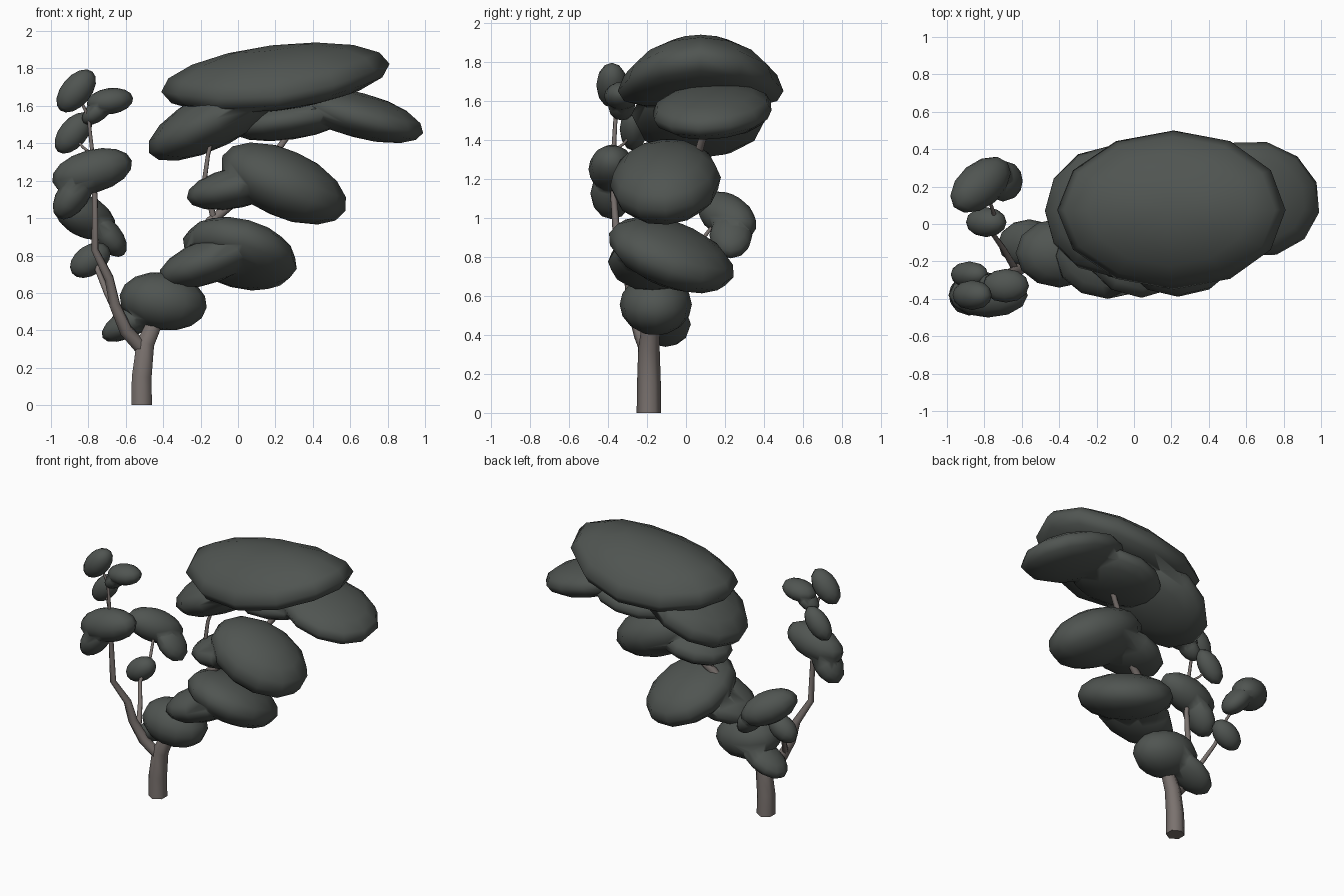
import bpy, bmesh
from math import radians
from mathutils import Matrix, Vector

if "Cube" in bpy.data.objects:
    bpy.data.objects.remove(bpy.data.objects["Cube"])


def material(name, rgb):
    m = bpy.data.materials.new(name)
    m.diffuse_color = (*rgb, 1)
    m.use_nodes = True
    m.node_tree.nodes["Principled BSDF"].inputs["Base Color"].default_value = m.diffuse_color
    return m


LEAF = material("dark_leaf", (0.080, 0.090, 0.083))
BARK = material("grey_bark", (0.195, 0.168, 0.157))


def blob(name, centre, half, slope=0, rx=0, rz=0, droop=0):
    """Low-poly ellipsoid; slope = rise towards +x, droop = sag of the y rims."""
    bm = bmesh.new()
    bmesh.ops.create_uvsphere(bm, u_segments=12, v_segments=8, radius=1)
    rot = (Matrix.Rotation(radians(rz), 3, 'Z') @ Matrix.Rotation(radians(-slope), 3, 'Y')
           @ Matrix.Rotation(radians(rx), 3, 'X'))
    for v in bm.verts:
        sag = droop * v.co.y ** 2
        p = Vector([c * h for c, h in zip(v.co, half)])
        p.z -= sag
        v.co = rot @ p + Vector(centre)
    me = bpy.data.meshes.new(name)
    bm.to_mesh(me)
    bm.free()
    me.materials.append(LEAF)
    ob = bpy.data.objects.new(name, me)
    bpy.context.collection.objects.link(ob)
    return ob


def activate(ob):
    bpy.ops.object.select_all(action='DESELECT')
    ob.select_set(True)
    bpy.context.view_layer.objects.active = ob


def foliage(name, main, lobe=None):
    """Foliage pad, optionally fused with a smaller hanging lobe."""
    ob = blob(name, **main)
    activate(ob)
    if lobe:
        part = blob(name + "_lobe", **lobe)
        mod = ob.modifiers.new("fuse", 'BOOLEAN')
        mod.operation, mod.solver, mod.object = 'UNION', 'EXACT', part
        bpy.ops.object.modifier_apply(modifier=mod.name)
        bpy.data.objects.remove(part)
    activate(ob)
    bpy.ops.object.shade_smooth_by_angle(angle=radians(70))


def branch(name, points):
    """Tapered six-sided limb through (x, y, z, radius) points."""
    cu = bpy.data.curves.new(name, 'CURVE')
    cu.dimensions = '3D'
    cu.bevel_depth, cu.bevel_resolution, cu.use_fill_caps = 1, 1, True
    sp = cu.splines.new('POLY')
    sp.points.add(len(points) - 1)
    for p, (x, y, z, r) in zip(sp.points, points):
        p.co, p.radius, p.tilt = (x, y, z, 1), r, radians(30)
    cu.materials.append(BARK)
    ob = bpy.data.objects.new(name, cu)
    bpy.context.collection.objects.link(ob)
    activate(ob)
    bpy.ops.object.convert(target='MESH')
    bpy.ops.object.shade_smooth_by_angle(angle=radians(70))


# trunk and limbs
branch("trunk", [(-.515, -.19, 0, .063), (-.515, -.19, .15, .061), (-.495, -.19, .33, .055),
                 (-.44, -.18, .45, .046), (-.34, -.15, .68, .04), (-.15, -.1, .98, .03),
                 (-.04, -.07, 1.07, .026), (.13, .04, 1.25, .022), (.33, .12, 1.53, .017)])
branch("upper_twig", [(-.13, -.1, 1.0, .018), (-.18, -.12, 1.2, .014), (-.16, -.12, 1.34, .012),
                      (-.12, -.08, 1.5, .01)])
branch("left_limb", [(-.51, -.19, .3, .04), (-.6, -.23, .4, .038), (-.66, -.27, .54, .032),
                     (-.69, -.29, .68, .027), (-.765, -.35, .83, .021), (-.765, -.37, 1.1, .017),
                     (-.78, -.37, 1.36, .012), (-.80, -.36, 1.54, .010), (-.85, -.37, 1.65, .008)])
branch("left_twig", [(-.78, -.37, 1.34, .009), (-.83, -.32, 1.38, .008), (-.88, -.27, 1.44, .007)])
branch("back_limb", [(-.63, -.25, .46, .022), (-.70, -.13, .6, .017), (-.75, -.06, .72, .014),
                     (-.75, .06, .86, .011), (-.79, .17, 1.0, .009)])

# large canopy, top to bottom
foliage("top_canopy",
        dict(centre=(.2, .075, 1.75), half=(.615, .425, .175), slope=7, droop=.10),
        dict(centre=(-.12, .07, 1.53), half=(.4, .35, .15), slope=27))
foliage("right_canopy",
        dict(centre=(.645, .135, 1.55), half=(.365, .31, .12), slope=-15, rz=-12),
        dict(centre=(.28, .14, 1.525), half=(.33, .28, .105), slope=8))
foliage("middle_canopy",
        dict(centre=(.245, -.105, 1.185), half=(.36, .285, .18), slope=-24, rx=5),
        dict(centre=(0, -.09, 1.165), half=(.28, .22, .11), slope=12))
foliage("lower_canopy",
        dict(centre=(.01, -.075, .81), half=(.315, .34, .155), slope=-15, rx=-20),
        dict(centre=(-.14, -.17, .775), half=(.3, .23, .12), slope=20))
foliage("base_canopy",
        dict(centre=(-.4, -.155, .555), half=(.235, .185, .155), slope=-8),
        dict(centre=(-.56, -.105, .455), half=(.19, .13, .08), slope=30))

# small pads on the left limb
foliage("left_middle_pad",
        dict(centre=(-.78, -.38, 1.25), half=(.22, .12, .115), slope=15),
        dict(centre=(-.88, -.38, 1.125), half=(.15, .11, .085), slope=55))
foliage("left_tip_pad", dict(centre=(-.865, -.38, 1.68), half=(.135, .08, .08), slope=50))
foliage("left_inner_pad",
        dict(centre=(-.685, -.33, 1.625), half=(.125, .09, .07), slope=8),
        dict(centre=(-.75, -.33, 1.575), half=(.1, .07, .055), slope=40))
foliage("left_outer_pad", dict(centre=(-.88, -.27, 1.455), half=(.13, .07, .075), slope=50))

# small pads on the back limb
foliage("back_pad",
        dict(centre=(-.82, .21, 1.01), half=(.2, .12, .11), slope=-22, rz=40),
        dict(centre=(-.70, .23, .91), half=(.14, .11, .075), slope=-50))
foliage("back_low_pad", dict(centre=(-.79, .01, .775), half=(.12, .08, .08), slope=35))
